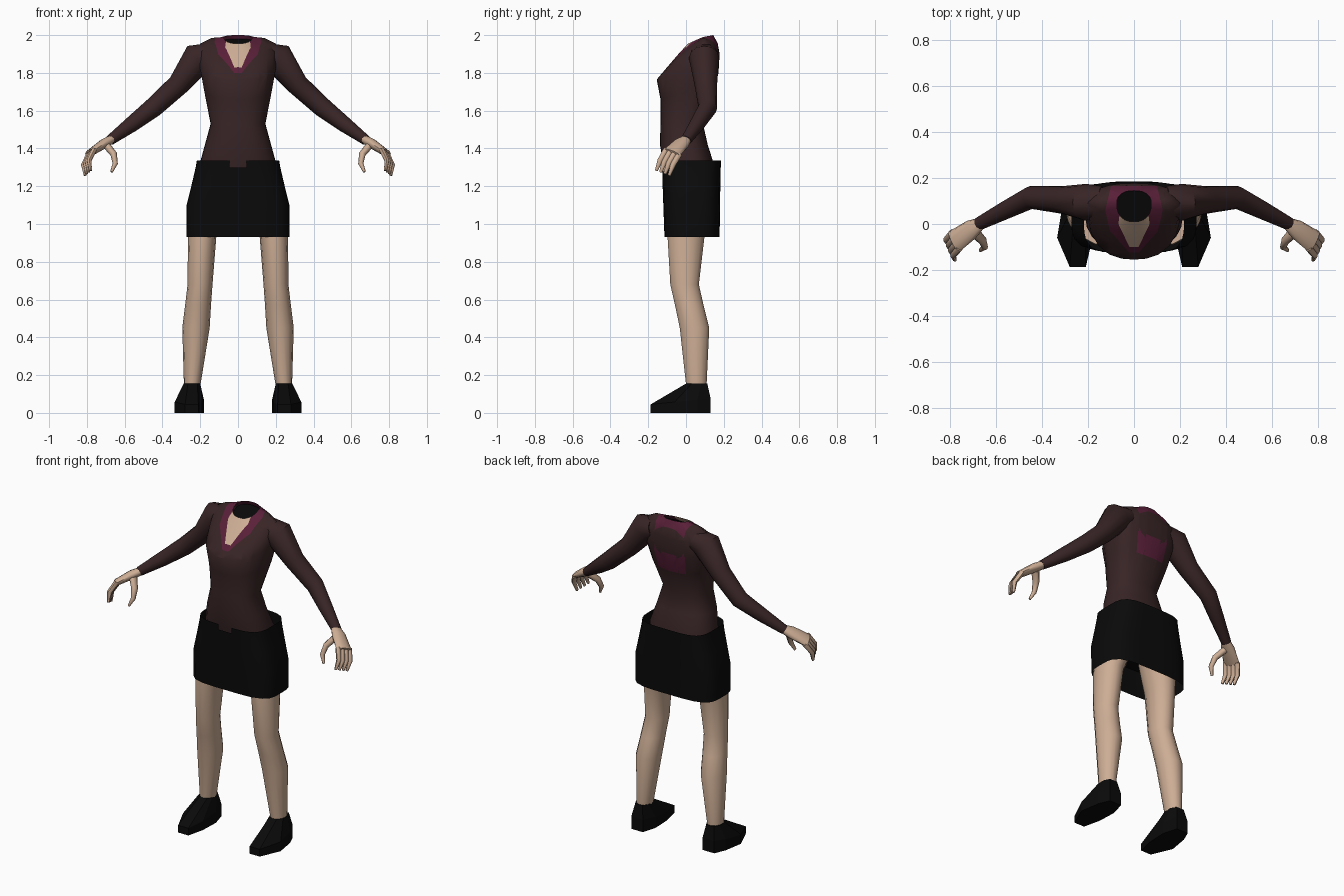
import bpy, bmesh, math
from mathutils import Vector

cube = bpy.data.objects.get("Cube")
if cube:
    bpy.data.objects.remove(cube, do_unlink=True)


def material(name, color):
    mat = bpy.data.materials.new(name)
    mat.use_nodes = True
    mat.diffuse_color = (*color, 1)
    mat.node_tree.nodes["Principled BSDF"].inputs["Base Color"].default_value = (*color, 1)
    return mat


maroon = material("dark_maroon", (0.04, 0.018, 0.019))
plum = material("plum", (0.1, 0.014, 0.04))
skin = material("skin", (0.61, 0.42, 0.3))
black = material("black", (0.003, 0.003, 0.003))


def section(half_width, y_side, y_front, y_back, z_front, z_side, z_back, count=24, power=2.4):
    """Closed rounded outline whose height may differ at front, side and back."""
    ring = []
    for i in range(count):
        a = 2 * math.pi * i / count
        c, s = math.cos(a), math.sin(a)
        r = (abs(c) ** power + abs(s) ** power) ** (-1 / power)
        u, v = c * r, s * r
        y_end, z_end = (y_back, z_back) if v > 0 else (y_front, z_front)
        t = abs(v)
        ring.append(Vector((half_width * u, y_side + (y_end - y_side) * t,
                            z_side + (z_end - z_side) * t)))
    return ring


def tube_rings(path, radii, ref, count=10):
    """Elliptical rings along a path; ref gives the direction of the first radius."""
    path = [Vector(p) for p in path]
    rings = []
    for i, p in enumerate(path):
        tangent = (path[min(i + 1, len(path) - 1)] - path[max(i - 1, 0)]).normalized()
        wide = (ref - tangent * ref.dot(tangent)).normalized()
        thin = tangent.cross(wide)
        angles = [2 * math.pi * k / count for k in range(count)]
        rings.append([p + wide * radii[i][0] * math.cos(a) + thin * radii[i][1] * math.sin(a)
                      for a in angles])
    return rings


def add_loft(bm, rings, caps=(False, False), side=1):
    rows = [[bm.verts.new((p.x * side, p.y, p.z)) for p in ring] for ring in rings]
    count = len(rows[0])
    for lower, upper in zip(rows, rows[1:]):
        for i in range(count):
            j = (i + 1) % count
            bm.faces.new((lower[i], lower[j], upper[j], upper[i]))
    for row, cap in zip((rows[0], rows[-1]), caps):
        if cap:
            bm.faces.new(row)


def finish(bm, name, mats, angle=45):
    bmesh.ops.recalc_face_normals(bm, faces=bm.faces[:])
    mesh = bpy.data.meshes.new(name)
    bm.to_mesh(mesh)
    bm.free()
    for mat in mats:
        mesh.materials.append(mat)
    obj = bpy.data.objects.new(name, mesh)
    bpy.context.collection.objects.link(obj)
    bpy.ops.object.select_all(action='DESELECT')
    obj.select_set(True)
    bpy.context.view_layer.objects.active = obj
    if angle:
        bpy.ops.object.shade_smooth_by_angle(angle=math.radians(angle))
    return obj


# Sweater body, from the neck opening down to the hips
torso_rows = [
    (.075, .09, .01, .145, 1.955, 1.99, 2.0),
    (.14, .09, -.04, .168, 1.9, 1.985, 1.955),
    (.2, .09, -.1, .178, 1.83, 1.955, 1.9),
    (.205, .08, -.155, .172, 1.765, 1.85, 1.8),
    (.18, .04, -.135, .145, 1.66, 1.71, 1.68),
    (.145, -.02, -.135, .09, 1.53, 1.53, 1.53),
    (.175, -.01, -.138, .115, 1.42, 1.42, 1.42),
    (.205, .02, -.118, .15, 1.31, 1.31, 1.31),
    (.21, .02, -.1, .15, 1.2, 1.2, 1.2),
]
torso_rings = [section(*row) for row in torso_rows]
bm = bmesh.new()
add_loft(bm, torso_rings)


# V-neck: cut the collar and bare chest outlines into the sweater
def outline(points):
    return [Vector(p) for p in points] + [Vector((-x, y)) for x, y in reversed(points)]


def edges_of(poly):
    return zip(poly, poly[1:] + poly[:1])


def inside(poly, p):
    sides = [(b - a).x * (p.y - a.y) - (b - a).y * (p.x - a.x) for a, b in edges_of(poly)]
    return all(s < 0 for s in sides) or all(s > 0 for s in sides)


collar = outline([(.1, .166), (.125, .06), (.105, -.03), (.02, -.125)])
chest = outline([(.062, .05), (.068, 0), (.02, -.1)])
for poly in (collar, chest):
    for a, b in edges_of(poly):
        faces = [f for f in bm.faces if f.calc_center_median().z > 1.75]
        geom = set(faces)
        for f in faces:
            geom.update(f.edges, f.verts)
        d = b - a
        bmesh.ops.bisect_plane(bm, geom=list(geom), dist=1e-5,
                               plane_co=(a.x, a.y, 0), plane_no=(d.y, -d.x, 0))
for f in bm.faces:
    center = f.calc_center_median()
    if center.z > 1.75:
        f.material_index = 2 if inside(chest, center) else 1 if inside(collar, center) else 0
finish(bm, "sweater_body", [maroon, plum, skin], 60)

# Dark floor inside the neck opening
bm = bmesh.new()
bm.faces.new([bm.verts.new(p - Vector((0, 0, .02))) for p in torso_rings[0]])
finish(bm, "neck_opening", [black], 0)

# Skirt: open tube with a notch at the front of the waist
skirt_rows = [(.218, -.128, .185, 1.335), (.224, -.126, .184, 1.3), (.245, -.124, .182, 1.21),
              (.272, -.12, .18, 1.1), (.273, -.114, .178, .93)]
skirt_rings = [section(w, .03, front, back, z, z, z, 32, 4) for w, front, back, z in skirt_rows]
bm = bmesh.new()
add_loft(bm, skirt_rings)
notch = [f for f in bm.faces if f.calc_center_median().z > 1.305
         and f.calc_center_median().y < 0 and abs(f.calc_center_median().x) < .04]
bmesh.ops.delete(bm, geom=notch, context='FACES')
finish(bm, "skirt", [black])

bm = bmesh.new()
bm.faces.new([bm.verts.new(p) for p in skirt_rings[3]])
finish(bm, "skirt_lining", [black], 0)

# Shared limb shapes, drawn for the +x side
arm_path = [(.14, .095, 1.9), (.21, .095, 1.88), (.315, .105, 1.738), (.45, .115, 1.615),
            (.56, .06, 1.53), (.678, 0, 1.443)]
arm_radii = [(.07, .06), (.08, .085), (.06, .058), (.05, .052), (.04, .042), (.029, .027)]
leg_rows = [(1.13, .04, .25, -.09, .14), (.93, .115, .265, -.1, .1), (.68, .135, .267, -.085, .07),
            (.57, .143, .28, -.06, .095), (.45, .15, .295, -.035, .125), (.14, .2, .286, 0, .11)]
sole = [(.21, -.187), (.28, -.187), (.335, -.06), (.315, .06),
        (.285, .13), (.205, .13), (.18, .04), (.185, -.08)]
ankle = [(.215, 0), (.265, 0), (.288, .03), (.288, .08),
         (.27, .113), (.22, .113), (.2, .08), (.2, .03)]
toward_back = Vector((0, 1, 0))

for label, side in (("left", 1), ("right", -1)):
    # Sleeve
    bm = bmesh.new()
    add_loft(bm, tube_rings(arm_path, arm_radii, toward_back, 12), (True, True), side)
    finish(bm, label + "_sleeve", [maroon])

    # Hand: palm, four curled fingers and a thumb
    bm = bmesh.new()
    palm = [(.665, .005, 1.45), (.71, -.025, 1.425), (.785, -.078, 1.375)]
    add_loft(bm, tube_rings(palm, [(.026, .023), (.044, .027), (.052, .019)], toward_back),
             (True, True), side)
    knuckle = Vector(palm[-1])
    across = Vector((.38, .87, -.32))
    for k in range(4):
        base = knuckle + across * (k - 1.5) * .026
        finger = [base - Vector((.01, -.008, -.008)), base + Vector((.018, -.025, -.05)),
                  base + Vector((.01, -.045, -.105))]
        add_loft(bm, tube_rings(finger, [(.016, .016), (.014, .014), (.008, .008)],
                                toward_back, 6), (True, True), side)
    thumb = [(.695, -.035, 1.415), (.658, -.075, 1.37), (.65, -.1, 1.32), (.67, -.115, 1.275)]
    add_loft(bm, tube_rings(thumb, [(.026, .02), (.02, .018), (.015, .014), (.008, .007)],
                            toward_back, 8), (True, True), side)
    finish(bm, label + "_hand", [skin], 60)

    # Leg
    bm = bmesh.new()
    rings = []
    for z, x0, x1, y0, y1 in leg_rows:
        mid = Vector(((x0 + x1) / 2, 0, 0))
        rings.append([p + mid for p in section((x1 - x0) / 2, (y0 + y1) / 2, y0, y1,
                                               z, z, z, 14, 2)])
    add_loft(bm, rings, (True, True), side)
    finish(bm, label + "_leg", [skin], 60)

    # Shoe: flat sole, low toe and instep rising to the ankle
    bm = bmesh.new()
    add_loft(bm, [[Vector((x, y, 0)) for x, y in sole],
                  [Vector((x, y, .045 + max(0, y + .187) * .1)) for x, y in sole],
                  [Vector((x, y, .155)) for x, y in ankle]], (True, True), side)
    finish(bm, label + "_shoe", [black], 0)
